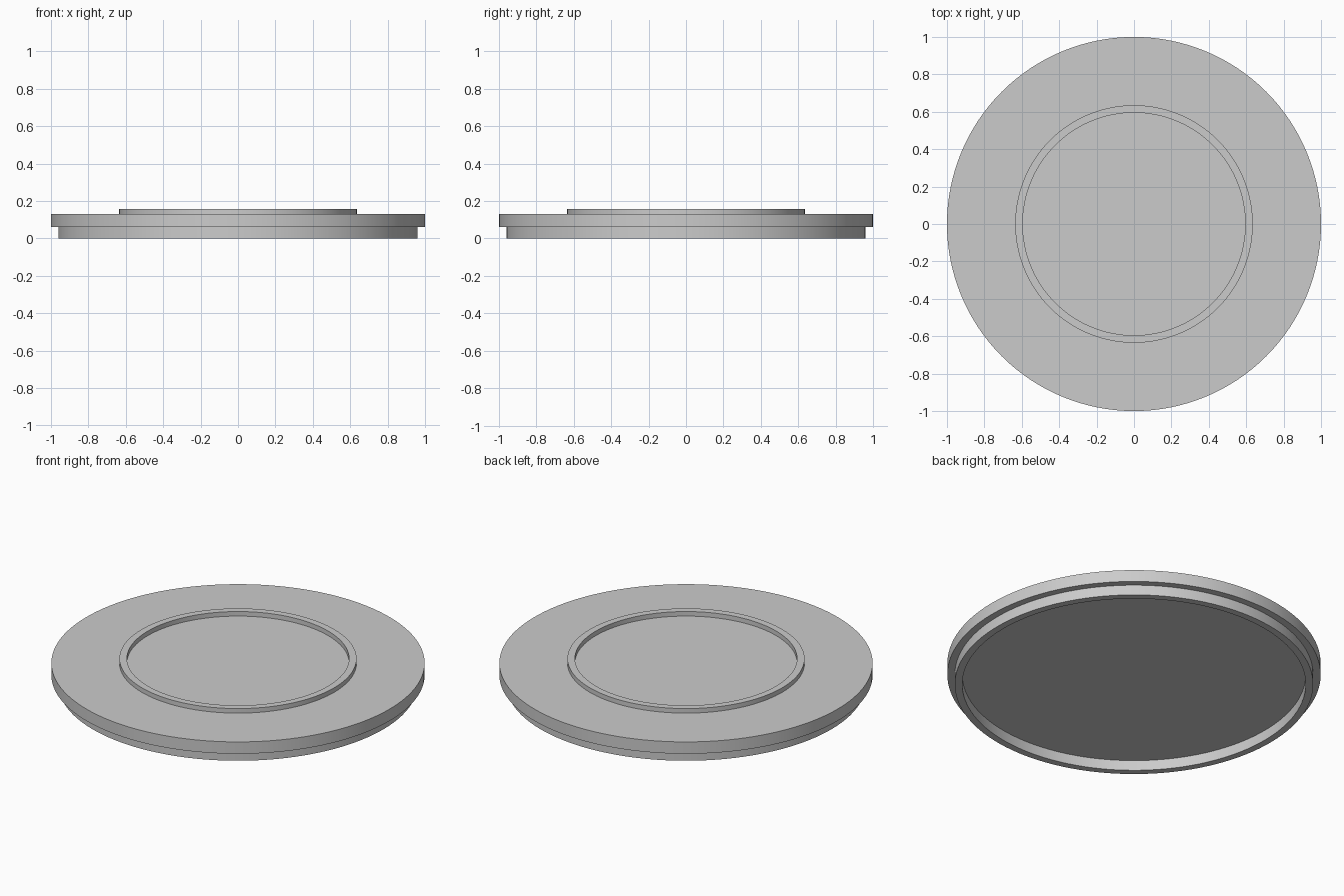
import bpy
import bmesh
import math

SEGMENTS = 128

cube = bpy.data.objects.get("Cube")
if cube:
    bpy.data.objects.remove(cube, do_unlink=True)

grey = bpy.data.materials.new("light grey")
grey.use_nodes = True
colour = (0.6, 0.6, 0.6, 1.0)
grey.diffuse_color = colour
grey.node_tree.nodes["Principled BSDF"].inputs["Base Color"].default_value = colour


def lathe(name, profile):
    """Spin a (radius, height) profile around z into a closed solid."""
    bm = bmesh.new()
    verts = [bm.verts.new((r, 0, z)) for r, z in profile]
    edges = [bm.edges.new(pair) for pair in zip(verts, verts[1:])]
    bmesh.ops.spin(bm, geom=verts + edges, cent=(0, 0, 0), axis=(0, 0, 1),
                   angle=math.tau, steps=SEGMENTS, use_duplicate=False)
    bmesh.ops.remove_doubles(bm, verts=bm.verts, dist=0.0001)
    bmesh.ops.recalc_face_normals(bm, faces=bm.faces)
    mesh = bpy.data.meshes.new(name)
    bm.to_mesh(mesh)
    bm.free()
    mesh.materials.append(grey)
    obj = bpy.data.objects.new(name, mesh)
    bpy.context.collection.objects.link(obj)
    bpy.ops.object.select_all(action="DESELECT")
    obj.select_set(True)
    bpy.context.view_layer.objects.active = obj
    bpy.ops.object.shade_smooth_by_angle(angle=math.radians(30))
    return obj


# Round lid: hollow underside, inset lower lip, wide disc, raised top ring
lathe("lid", [
    (0, 0.06), (0.92, 0.06),
    (0.92, 0), (0.96, 0), (0.96, 0.06),
    (1, 0.06), (1, 0.13),
    (0.635, 0.13), (0.635, 0.157), (0.595, 0.157), (0.595, 0.13),
    (0, 0.13),
])
